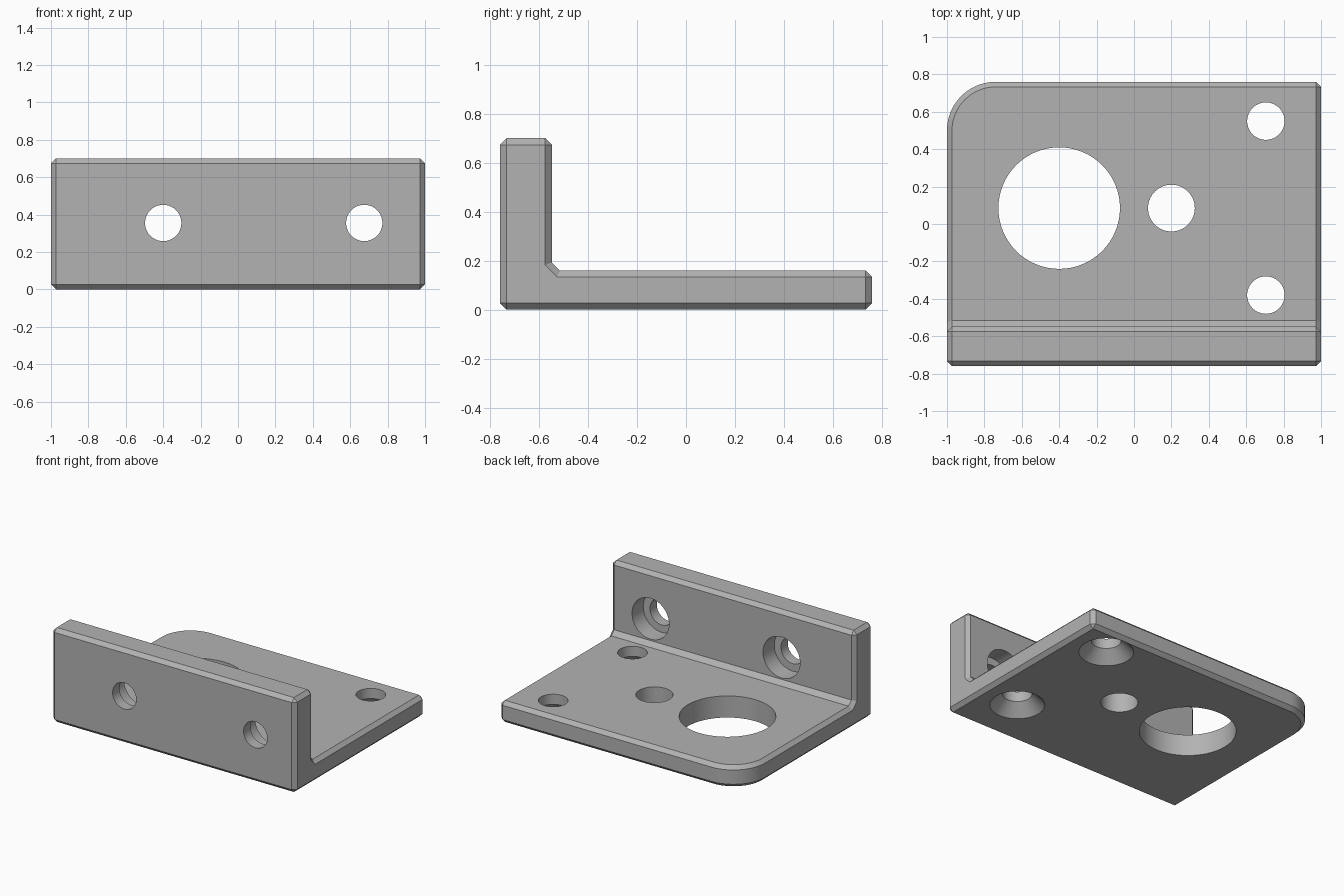
import bpy, bmesh, math
from mathutils import Matrix, Vector

if "Cube" in bpy.data.objects:
    bpy.data.objects.remove(bpy.data.objects["Cube"])

CHAMFER = 0.027
grey = bpy.data.materials.new("grey metal")
grey.diffuse_color = (0.45, 0.45, 0.45, 1)
grey.use_nodes = True
grey.node_tree.nodes["Principled BSDF"].inputs["Base Color"].default_value = grey.diffuse_color


def make_object(name, bm):
    bmesh.ops.recalc_face_normals(bm, faces=bm.faces)
    mesh = bpy.data.meshes.new(name)
    bm.to_mesh(mesh)
    bm.free()
    mesh.materials.append(grey)
    obj = bpy.data.objects.new(name, mesh)
    bpy.context.collection.objects.link(obj)
    return obj


def hole_cutter(name, profile, matrix, sides=64):
    """Solid turned around local z from (radius, height) steps."""
    bm = bmesh.new()
    rings = []
    for r, h in profile:
        angles = [2 * math.pi * i / sides for i in range(sides)]
        rings.append([bm.verts.new((r * math.cos(a), r * math.sin(a), h)) for a in angles])
    for low, high in zip(rings, rings[1:]):
        for i in range(sides):
            j = (i + 1) % sides
            bm.faces.new((low[i], low[j], high[j], high[i]))
    bm.faces.new(rings[0][::-1])
    bm.faces.new(rings[-1])
    bm.transform(matrix)
    obj = make_object(name, bm)
    obj.hide_render = True
    return obj


# L-shaped body: side profile (y, z) extruded along x
profile = [(-0.76, 0), (0.76, 0), (0.76, 0.16), (-0.515, 0.16),
           (-0.548, 0.193), (-0.548, 0.70), (-0.76, 0.70)]
bm = bmesh.new()
face = bm.faces.new([bm.verts.new((-1, y, z)) for y, z in profile])
ext = bmesh.ops.extrude_face_region(bm, geom=[face])
bmesh.ops.translate(bm, vec=(2, 0, 0),
                    verts=[g for g in ext["geom"] if isinstance(g, bmesh.types.BMVert)])
bmesh.ops.recalc_face_normals(bm, faces=bm.faces)

# Rounded back left corner of the plate
corner = [e for e in bm.edges if all(v.co.x < -0.99 and v.co.y > 0.75 for v in e.verts)]
bmesh.ops.bevel(bm, geom=corner, offset=0.26, offset_type='OFFSET', segments=20,
                profile=0.5, affect='EDGES')

# Chamfer on every square edge
bm.normal_update()
square = [e for e in bm.edges if e.calc_face_angle(0) > math.radians(60)]
bmesh.ops.bevel(bm, geom=square, offset=CHAMFER, offset_type='OFFSET', segments=1,
                profile=0.5, affect='EDGES')
bracket = make_object("angle_bracket", bm)

# Plate holes: two plain, two countersunk from below
plain = lambda r: [(r, -0.1), (r, 0.3)]
countersunk = [(0.185, -0.1), (0.185, 0), (0.1, 0.085), (0.1, 0.3)]
at = lambda x, y: Matrix.Translation((x, y, 0))
cutters = [
    hole_cutter("large_hole_cutter", plain(0.325), at(-0.4, 0.085)),
    hole_cutter("middle_hole_cutter", plain(0.125), at(0.2, 0.085)),
    hole_cutter("back_screw_cutter", countersunk, at(0.705, 0.55)),
    hole_cutter("front_screw_cutter", countersunk, at(0.705, -0.38)),
]

# Wall holes: counterbored from the inner side
counterbored = [(0.097, -0.1), (0.097, 0.08), (0.152, 0.08), (0.152, 0.3)]
for x in (-0.4, 0.675):
    place = Matrix.Translation((x, -0.76, 0.355)) @ Matrix.Rotation(-math.pi / 2, 4, 'X')
    cutters.append(hole_cutter("wall_hole_cutter", counterbored, place))

# Cut the holes, then discard the cutters
bpy.context.view_layer.objects.active = bracket
bracket.select_set(True)
for cutter in cutters:
    cut = bracket.modifiers.new("cut", 'BOOLEAN')
    cut.operation, cut.solver, cut.object = 'DIFFERENCE', 'EXACT', cutter
    bpy.ops.object.modifier_apply(modifier=cut.name)
    bpy.data.objects.remove(cutter)

bpy.ops.object.select_all(action='DESELECT')
bracket.select_set(True)
bpy.ops.object.shade_smooth_by_angle(angle=math.radians(25))
